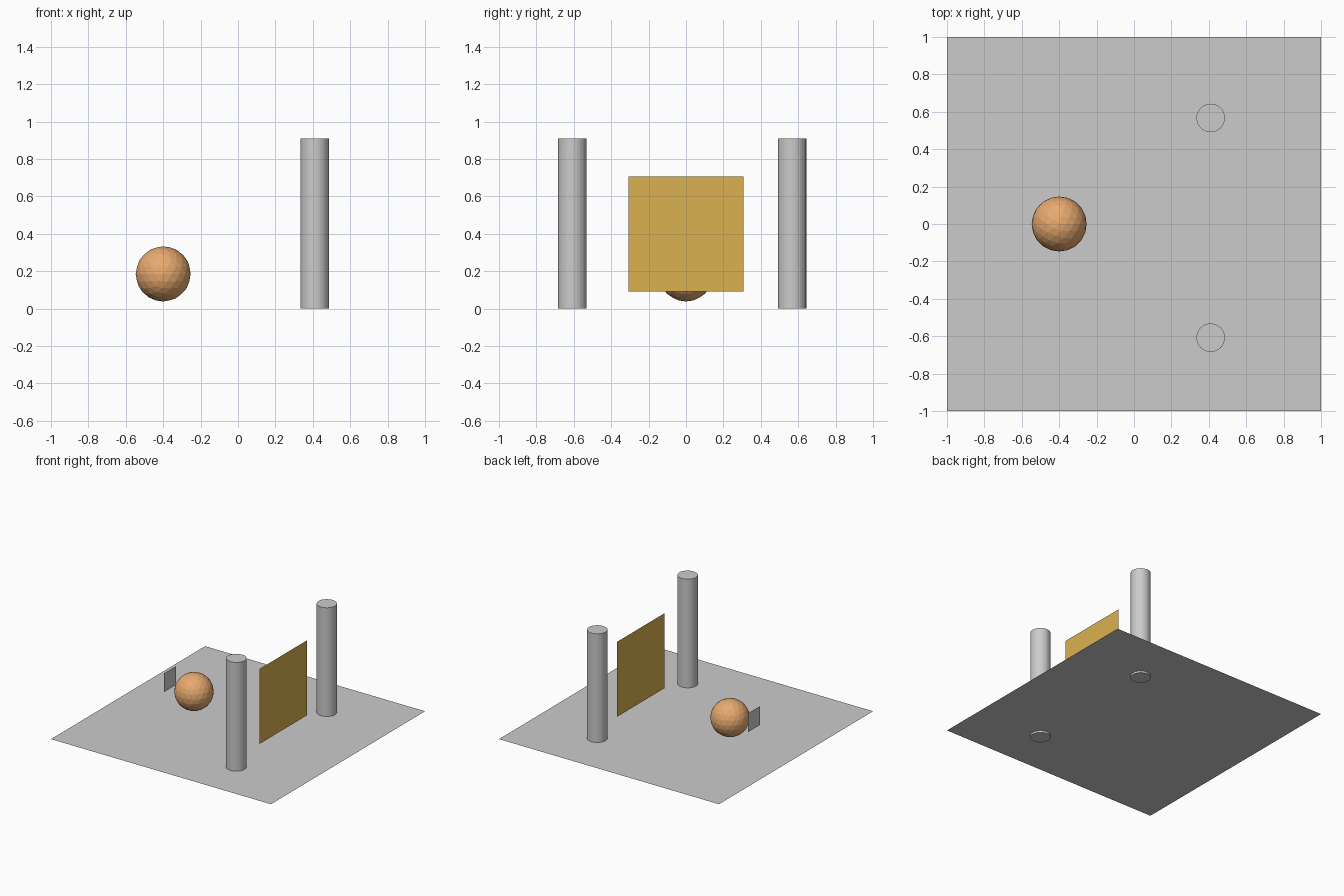
import bpy
from math import pi

if "Cube" in bpy.data.objects:
    bpy.data.objects.remove(bpy.data.objects["Cube"])

GROUND_Z = 0.015


def color(obj, name, rgb):
    mat = bpy.data.materials.new(name)
    mat.diffuse_color = (*rgb, 1)
    mat.use_nodes = True
    mat.node_tree.nodes["Principled BSDF"].inputs["Base Color"].default_value = mat.diffuse_color
    obj.data.materials.append(mat)


def plane(name, size, loc, rot=(0, 0, 0)):
    bpy.ops.mesh.primitive_plane_add(size=size, location=loc, rotation=rot)
    obj = bpy.context.object
    obj.name = name
    return obj


# Square floor
plane("floor", 2.0, (0, 0, GROUND_Z))

# Two columns, poking slightly through the floor
for name, y in (("front_column", -0.608), ("back_column", 0.567)):
    bpy.ops.mesh.primitive_cylinder_add(
        vertices=32, radius=0.076, depth=0.908, location=(0.41, y, 0.454))
    bpy.context.object.name = name

# Upright gold panel between the columns
panel = plane("gold_panel", 0.616, (0.413, 0, 0.398), (0, pi / 2, 0))
color(panel, "gold", (0.70, 0.45, 0.08))

# Small upright grey panel behind the ball
plane("small_panel", 0.154, (-0.617, 0, 0.229), (0, pi / 2, 0))

# Faceted ball
bpy.ops.mesh.primitive_ico_sphere_add(
    subdivisions=3, radius=0.147, location=(-0.4, 0, 0.185))
ball = bpy.context.object
ball.name = "ball"
color(ball, "orange", (0.80, 0.40, 0.16))
